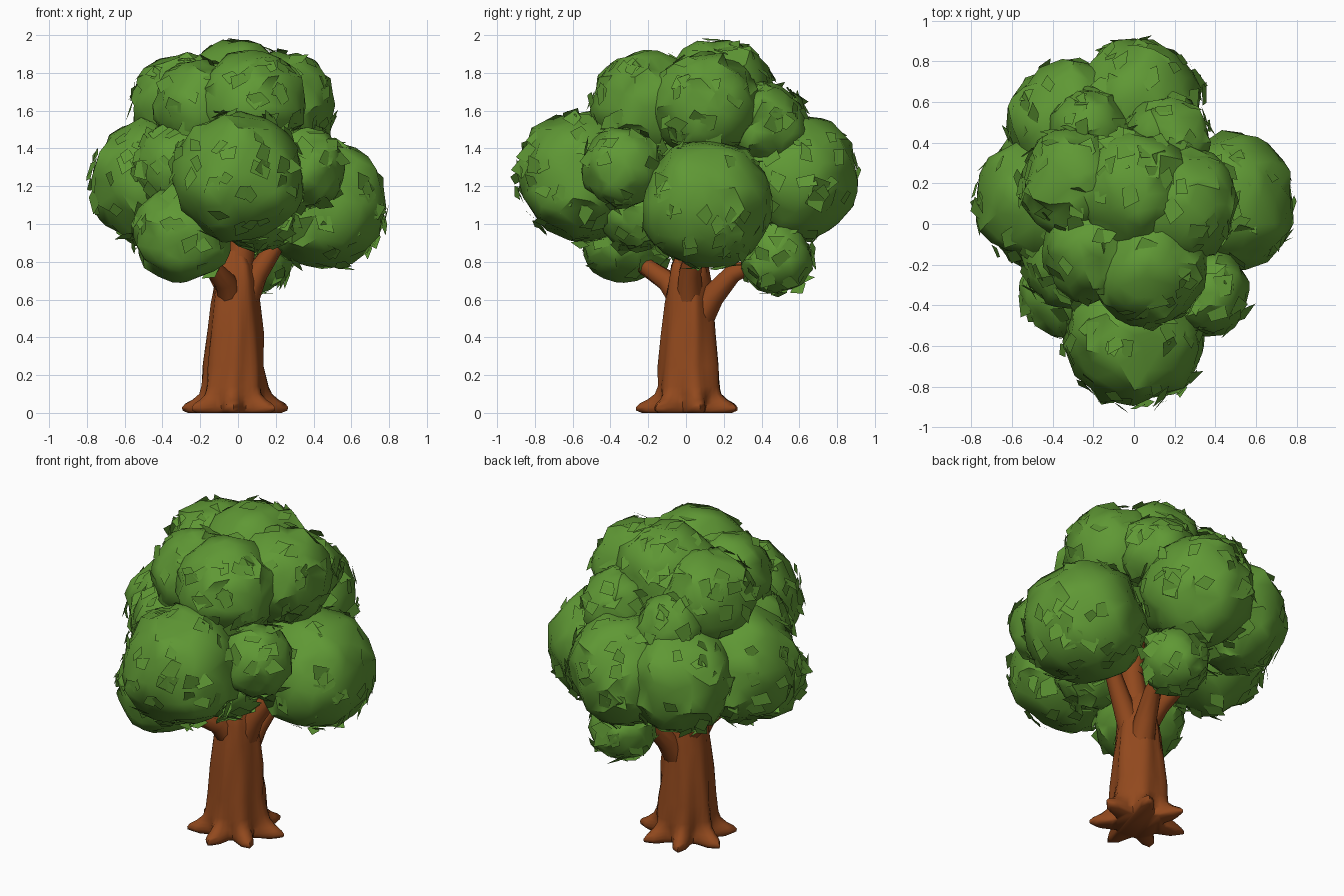
import bpy, bmesh, math, random
from mathutils import Vector, noise

if "Cube" in bpy.data.objects:
    bpy.data.objects.remove(bpy.data.objects["Cube"])

random.seed(7)


def material(name, rgb):
    m = bpy.data.materials.new(name)
    m.diffuse_color = (*rgb, 1)
    m.use_nodes = True
    m.node_tree.nodes["Principled BSDF"].inputs["Base Color"].default_value = m.diffuse_color
    return m


GREEN = material("leaf green", (0.115, 0.315, 0.035))
BROWN = material("bark brown", (0.285, 0.066, 0.0125))


def finish(bm, name, mat, angle=40):
    me = bpy.data.meshes.new(name)
    bm.to_mesh(me)
    bm.free()
    me.materials.append(mat)
    ob = bpy.data.objects.new(name, me)
    bpy.context.collection.objects.link(ob)
    bpy.ops.object.select_all(action='DESELECT')
    ob.select_set(True)
    bpy.context.view_layer.objects.active = ob
    bpy.ops.object.shade_smooth_by_angle(angle=math.radians(angle))
    return ob


def skin(bm, rings):
    """Join rings of points with quads and cap both ends."""
    vs = [[bm.verts.new(p) for p in ring] for ring in rings]
    n = len(vs[0])
    for a, b in zip(vs, vs[1:]):
        for i in range(n):
            j = (i + 1) % n
            bm.faces.new((a[i], a[j], b[j], b[i]))
    bm.faces.new(vs[0][::-1])
    bm.faces.new(vs[-1])
    bmesh.ops.recalc_face_normals(bm, faces=bm.faces)


# Trunk with flared rounded roots: height, radius, root reach
ROOTS, STEP = 7, 6
SIDES = ROOTS * STEP
profile = [(0, .135, .115), (.012, .145, .135), (.03, .148, .135), (.05, .15, .115),
           (.07, .152, .075), (.10, .155, .035), (.14, .158, .016), (.25, .153, .01),
           (.42, .138, .008), (.58, .121, .008), (.70, .112, .006), (.78, .10, 0), (.86, .06, 0)]
rings = []
for z, r, reach in profile:
    ring = []
    for i in range(SIDES):
        a = math.tau * i / SIDES + 0.2
        lobe = (.5 + .5 * math.cos(math.tau * i / STEP)) ** 1.3
        wob = 0.022 * noise.noise(Vector((math.cos(a) * 2, math.sin(a) * 2, z * 5)))
        rad = r + reach * lobe + wob
        ring.append(Vector((-.018 + rad * math.cos(a), .018 + rad * math.sin(a), z)))
    rings.append(ring)
bm = bmesh.new()
skin(bm, rings)
finish(bm, "trunk", BROWN, 60)


def branch(name, pts, r0, r1, sides=9):
    pts = [Vector(p) for p in pts]
    rings = []
    for k, p in enumerate(pts):
        d = (pts[min(k + 1, len(pts) - 1)] - pts[max(k - 1, 0)]).normalized()
        u = d.cross(Vector((.3, .9, .1))).normalized()
        v = d.cross(u)
        r = r0 + (r1 - r0) * k / (len(pts) - 1)
        rings.append([p + r * (math.cos(math.tau * i / sides) * u +
                               math.sin(math.tau * i / sides) * v) for i in range(sides)])
    bm = bmesh.new()
    skin(bm, rings)
    finish(bm, name, BROWN, 50)


# Branches reaching into the crown
branch("branch_front_left", [(-.03, .0, .56), (-.07, -.1, .7), (-.15, -.22, .78), (-.24, -.31, .86)], .07, .035)
branch("branch_back", [(0, .06, .48), (.03, .14, .62), (.07, .25, .74), (.1, .4, .8)], .08, .035)
branch("branch_right", [(.03, .02, .58), (.10, .02, .74), (.22, .06, .92)], .075, .045)
branch("branch_left", [(-.04, .04, .62), (-.14, .06, .8), (-.32, .1, 1.05)], .065, .04)
branch("branch_top", [(-.01, .02, .7), (.03, .02, .95), (.02, .05, 1.2)], .085, .05)

# Leaf clumps: x, y, z, radius
CLUMPS = {
    "front": (0, -.55, 1.25, .345),
    "right": (.45, .11, 1.10, .34),
    "left": (-.45, .12, 1.22, .33),
    "front_left_low": (-.30, -.31, .94, .255),
    "back_low": (.10, .48, .82, .19),
    "back": (.02, .58, 1.25, .325),
    "back_left": (-.30, .50, 1.24, .315),
    "front_right": (.36, -.34, 1.30, .21),
    "front_left": (-.30, -.17, 1.30, .25),
    "top": (.0, .16, 1.66, .31),
    "top_front": (.07, -.21, 1.62, .29),
    "top_front_left": (-.20, -.13, 1.62, .25),
    "top_right": (.22, .10, 1.63, .29),
    "top_left": (-.28, .20, 1.62, .28),
    "top_back_right": (.16, .41, 1.53, .22),
    "top_back_left": (-.22, .47, 1.52, .19),
    "middle": (-.05, -.05, 1.45, .32),
    "inner_front": (.10, -.26, 1.06, .20),
}


def clump(name, x, y, z, r):
    c = Vector((x, y, z))
    bm = bmesh.new()
    bmesh.ops.create_icosphere(bm, subdivisions=3, radius=1)
    for v in bm.verts:
        d = v.co.normalized()
        bump = .11 * noise.noise(d * 2.2 + c * 9) + random.uniform(-.055, .055)
        slide = Vector([random.uniform(-.09, .09) for _ in range(3)])
        v.co = c + (d + slide).normalized() * r * (1 + bump)
        v.co.z = min(v.co.z, 1.985)
    finish(bm, name + "_clump", GREEN)


def leaves(name, x, y, z, r):
    """Small flat leaves lying tilted on the clump, only where it is exposed."""
    c = Vector((x, y, z))
    bm = bmesh.new()
    for _ in range(int(480 * r * r) + 14):
        d = Vector([random.gauss(0, 1) for _ in range(3)]).normalized()
        p = c + d * r * random.uniform(.99, 1.03)
        if any((p - Vector(o[:3])).length < o[3] * .97
               for k, o in CLUMPS.items() if k != name):
            continue
        t = d.cross(Vector([random.gauss(0, 1) for _ in range(3)])).normalized()
        along = (t + d * random.uniform(.05, .5)).normalized()
        side = d.cross(t)
        w, l = random.uniform(.03, .055), random.uniform(.05, .085)
        shape = [(-.5, -.8), (.4, -1), (1, .2 + random.random() * .8), (-.1, 1.1)]
        pts = [p + along * l * a + side * w * b for a, b in shape]
        if max(q.z for q in pts) > 2:
            continue
        f = bm.faces.new([bm.verts.new(q) for q in pts])
        f.normal_update()
        if f.normal.dot(d) < 0:
            f.normal_flip()
    finish(bm, name + "_leaves", GREEN)


for key, spec in CLUMPS.items():
    clump(key, *spec)
    leaves(key, *spec)
